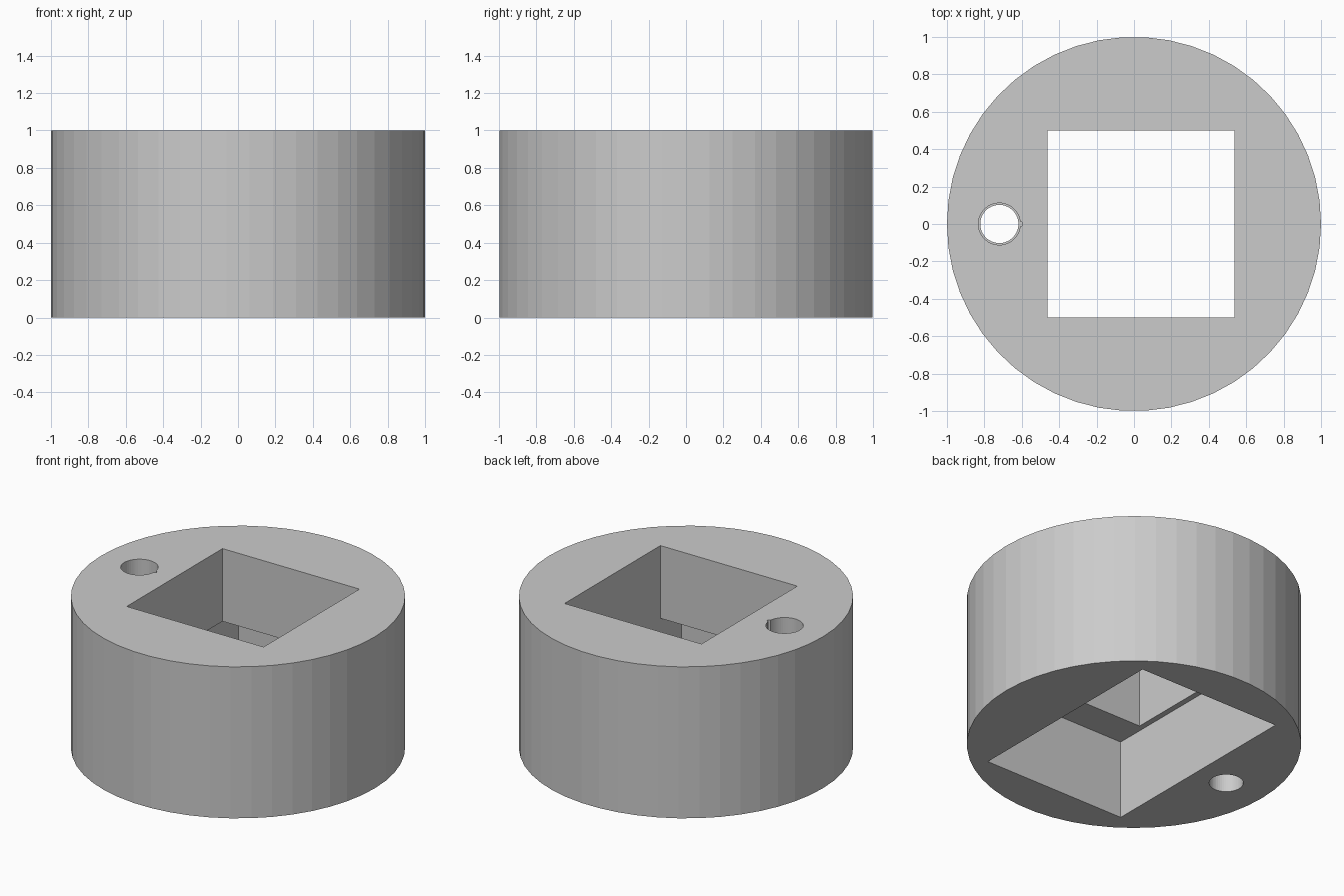
import bpy
import math

# Remove the default cube
cube = bpy.data.objects.get("Cube")
if cube:
    bpy.data.objects.remove(cube, do_unlink=True)

# Single grey material
grey = bpy.data.materials.new("plain grey")
grey.use_nodes = True
colour = (0.6, 0.6, 0.6, 1)
grey.diffuse_color = colour
grey.node_tree.nodes["Principled BSDF"].inputs["Base Color"].default_value = colour


def cylinder(name, x, radius, z0, z1, sides):
    bpy.ops.mesh.primitive_cylinder_add(
        vertices=sides, radius=radius, depth=z1 - z0,
        location=(x, 0, (z0 + z1) / 2), rotation=(0, 0, math.pi / 2))
    ob = bpy.context.object
    ob.name = name
    ob.data.materials.append(grey)
    return ob


def box(name, x0, x1, half_y, z0, z1):
    bpy.ops.mesh.primitive_cube_add(size=1, location=((x0 + x1) / 2, 0, (z0 + z1) / 2))
    ob = bpy.context.object
    ob.name = name
    ob.scale = (x1 - x0, 2 * half_y, z1 - z0)
    ob.data.materials.append(grey)
    return ob


def cut(target, cutter):
    cutter.hide_render = True
    mod = target.modifiers.new("cut", 'BOOLEAN')
    mod.operation = 'DIFFERENCE'
    mod.solver = 'EXACT'
    mod.object = cutter
    bpy.context.view_layer.objects.active = target
    bpy.ops.object.modifier_apply(modifier=mod.name)
    bpy.data.objects.remove(cutter, do_unlink=True)


# Round body
body = cylinder("round_body", 0, 1, 0, 1, 50)

# Wide pocket from below, square well from above
cut(body, box("lower_pocket", -0.5, 0.537, 0.72, -0.2, 0.52))
cut(body, box("square_well", -0.463, 0.537, 0.5, 0.3, 1.2))

# Small side hole: through bore, wider upper bore and a tiny notch
HOLE_X = -0.72
cut(body, cylinder("through_bore", HOLE_X, 0.102, -0.2, 1.2, 50))
cut(body, cylinder("upper_bore", HOLE_X, 0.112, 0.5, 1.2, 50))
cut(body, cylinder("notch", HOLE_X + 0.112, 0.013, 0.5, 1.2, 16))
